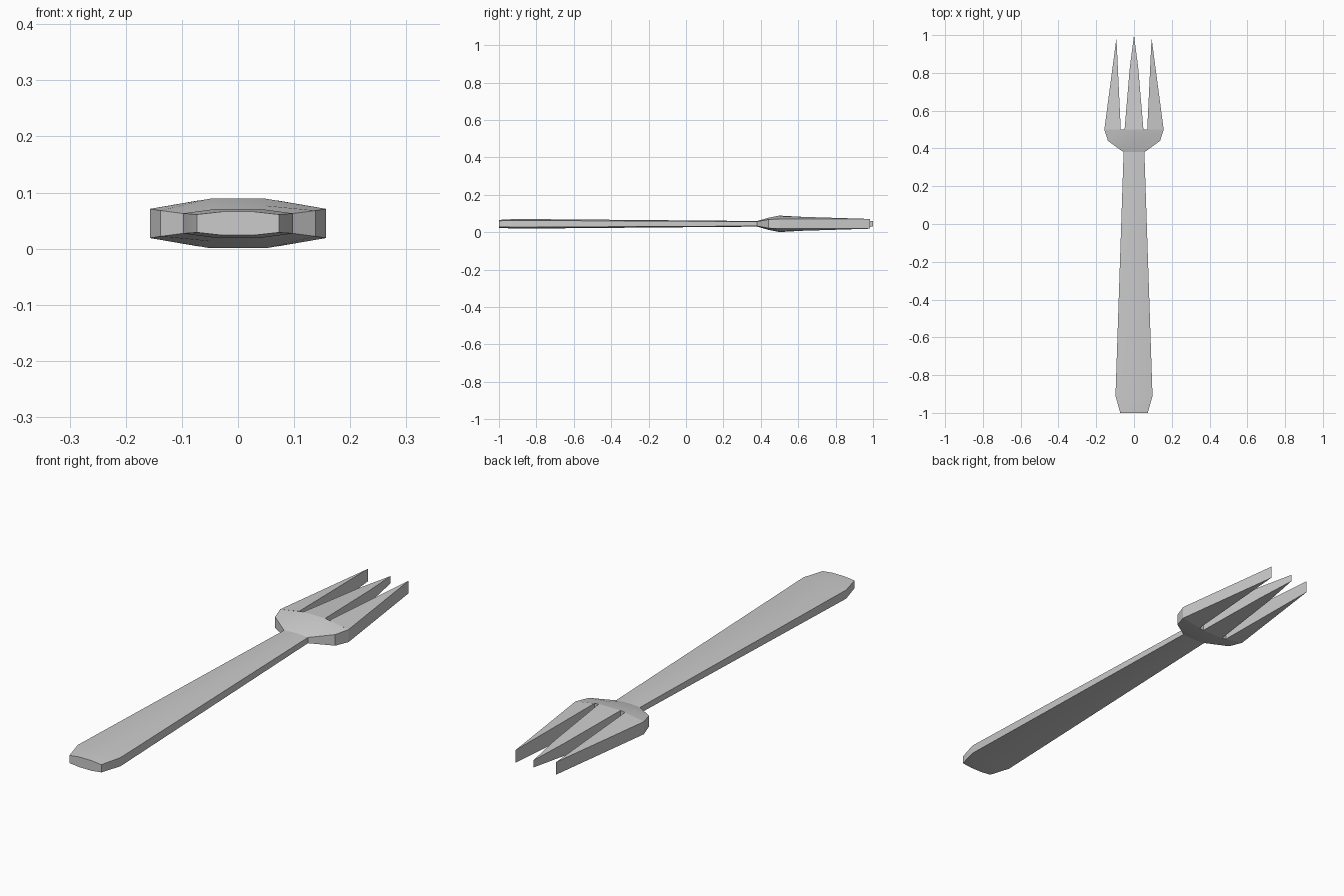
import bpy
import bmesh
import math

cube = bpy.data.objects.get("Cube")
if cube:
    bpy.data.objects.remove(cube, do_unlink=True)

MID_Z = 0.045

metal = bpy.data.materials.new("grey metal")
metal.use_nodes = True
grey = (0.6, 0.6, 0.6, 1.0)
metal.diffuse_color = grey
metal.node_tree.nodes["Principled BSDF"].inputs["Base Color"].default_value = grey


def loft(name, rings, cap_start=True, cap_end=True):
    """Skin a row of matching (y, [(x, z), ...]) rings; doubled points are merged."""
    bm = bmesh.new()
    rows = [[bm.verts.new((x, y, MID_Z + z)) for x, z in pts] for y, pts in rings]
    n = len(rows[0])
    for a, b in zip(rows, rows[1:]):
        for i in range(n):
            j = (i + 1) % n
            bm.faces.new((a[i], a[j], b[j], b[i]))
    if cap_start:
        bm.faces.new(rows[0])
    if cap_end:
        bm.faces.new(rows[-1])
    bmesh.ops.remove_doubles(bm, verts=bm.verts, dist=0.0001)
    bmesh.ops.recalc_face_normals(bm, faces=bm.faces)
    mesh = bpy.data.meshes.new(name)
    bm.to_mesh(mesh)
    bm.free()
    mesh.materials.append(metal)
    obj = bpy.data.objects.new(name, mesh)
    bpy.context.collection.objects.link(obj)
    bpy.ops.object.select_all(action="DESELECT")
    obj.select_set(True)
    bpy.context.view_layer.objects.active = obj
    bpy.ops.object.shade_smooth_by_angle(angle=math.radians(25))
    return obj


def octagon(y, width, flat, height, edge):
    """Flat-topped section with bevelled shoulders and upright sides (half sizes)."""
    return y, [(-flat, height), (flat, height), (width, edge), (width, -edge),
               (flat, -height), (-flat, -height), (-width, -edge), (-width, edge)]


def box(y, x0, x1, h0, h1):
    """Four-sided section, with its own half height on each side."""
    return y, [(x0, h0), (x1, h1), (x1, -h1), (x0, -h0)]


neck = octagon(0.38, 0.055, 0.02, 0.015, 0.012)

# Tapered handle with a chamfered butt
loft("handle", [
    octagon(-1.0, 0.073, 0.028, 0.021, 0.016),
    octagon(-0.91, 0.098, 0.038, 0.026, 0.018),
    neck,
], cap_end=False)

# Flared head
loft("head", [
    neck,
    octagon(0.44, 0.138, 0.046, 0.032, 0.023),
    octagon(0.5, 0.157, 0.05, 0.044, 0.026),
], cap_start=False)

# Centre prong, pinched to an upright edge
loft("centre_prong", [
    box(0.5, -0.05, 0.05, 0.044, 0.044),
    box(0.83, -0.022, 0.022, 0.026, 0.026),
    box(1.0, 0, 0, 0.015, 0.015),
], cap_start=False, cap_end=False)

# Outer prongs, one on each side
for side, label in ((1, "left"), (-1, "right")):
    loft(label + "_prong", [
        box(0.5, side * 0.07, side * 0.157, 0.041, 0.026),
        box(0.985, side * 0.093, side * 0.093, 0.026, 0.026),
    ], cap_start=False, cap_end=False)
